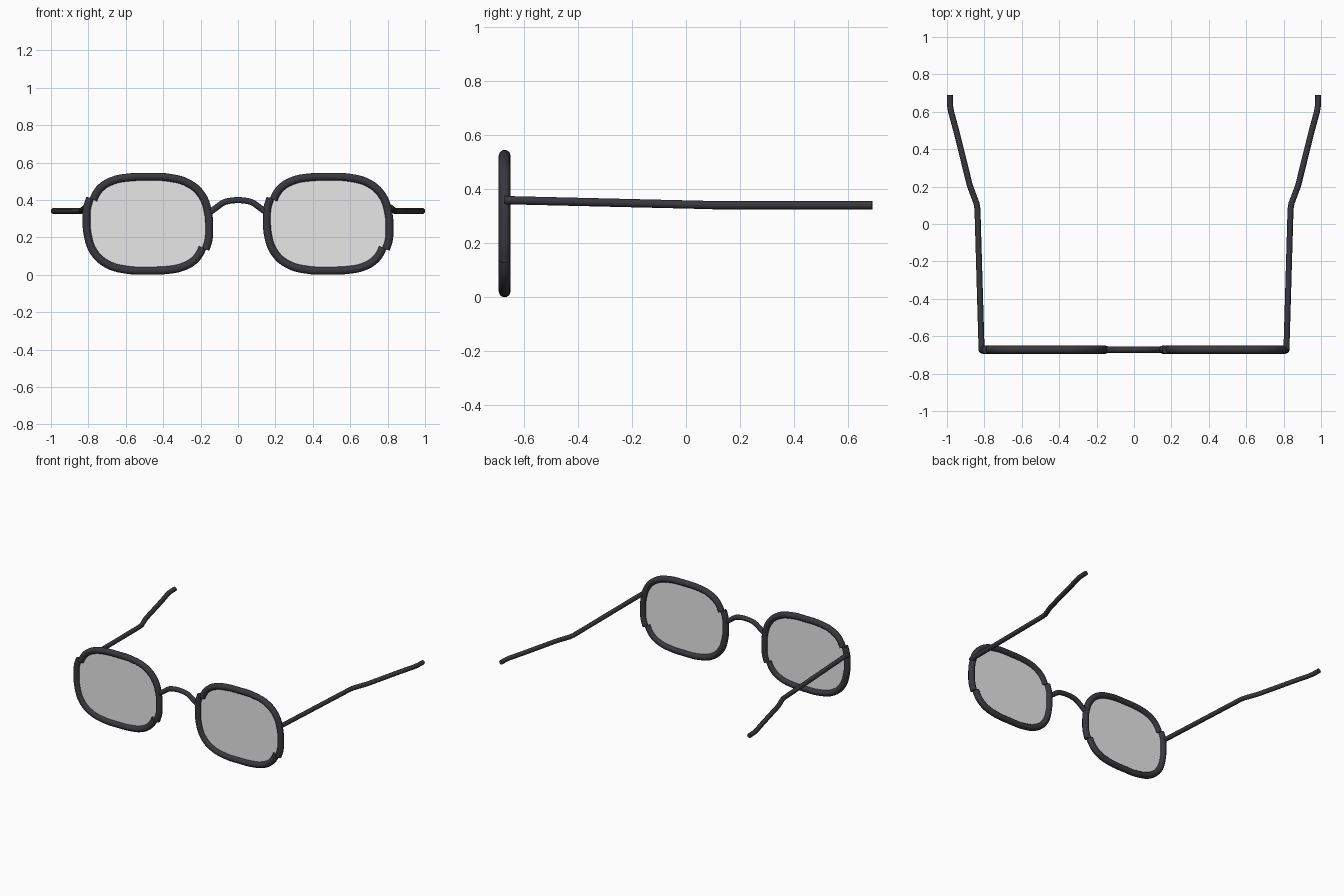
import bpy, bmesh, math

cube = bpy.data.objects.get("Cube")
if cube:
    bpy.data.objects.remove(cube, do_unlink=True)


def make_material(name, rgb, alpha=1.0):
    mat = bpy.data.materials.new(name)
    mat.use_nodes = True
    mat.diffuse_color = (*rgb, alpha)
    bsdf = mat.node_tree.nodes["Principled BSDF"]
    bsdf.inputs["Base Color"].default_value = (*rgb, 1.0)
    bsdf.inputs["Alpha"].default_value = alpha
    bsdf.inputs["Roughness"].default_value = 0.5
    return mat


FRAME = make_material("dark frame", (0.040, 0.039, 0.046))
GLASS = make_material("pale clear glass", (0.80, 0.80, 0.80), 0.30)
FRONT_Y = -0.672
LENS_X, LENS_Z = 0.482, 0.273


def tube(name, points, radius, smooth_path=True):
    """Round capped wire through the points, turned into a mesh."""
    curve = bpy.data.curves.new(name, 'CURVE')
    curve.dimensions = '3D'
    curve.bevel_depth = radius
    curve.bevel_resolution = 3
    curve.resolution_u = 5
    curve.use_fill_caps = True
    spline = curve.splines.new('BEZIER')
    spline.bezier_points.add(len(points) - 1)
    for bp, co in zip(spline.bezier_points, points):
        bp.co = co
        bp.handle_left_type = bp.handle_right_type = 'AUTO' if smooth_path else 'VECTOR'
    if not smooth_path:
        spline.resolution_u = 1
    obj = bpy.data.objects.new(name, curve)
    bpy.context.collection.objects.link(obj)
    bpy.ops.object.select_all(action='DESELECT')
    obj.select_set(True)
    bpy.context.view_layer.objects.active = obj
    bpy.ops.object.convert(target='MESH')
    obj = bpy.context.view_layer.objects.active
    obj.data.materials.clear()
    obj.data.materials.append(FRAME)
    bpy.ops.object.shade_smooth_by_angle(angle=math.radians(50))


def lens(name, cx):
    """Thin flat sheet with a rounded-rectangle outline."""
    bm = bmesh.new()
    verts = []
    for i in range(64):
        a = math.tau * i / 64
        c, s = math.cos(a), math.sin(a)
        x = 0.32 * math.copysign(abs(c) ** 0.74, c)
        z = 0.245 * math.copysign(abs(s) ** 0.74, s)
        verts.append(bm.verts.new((cx + x, FRONT_Y, LENS_Z + z)))
    bm.faces.new(verts)
    mesh = bpy.data.meshes.new(name)
    bm.to_mesh(mesh)
    bm.free()
    mesh.materials.append(GLASS)
    bpy.context.collection.objects.link(bpy.data.objects.new(name, mesh))


# Half of a rim; the other half is the same wire turned half a turn
HALF_RIM = [(-.292, .128), (-.279, .157), (-.247, .197), (-.187, .231), (-.11, .247),
            (0, .251), (.11, .247), (.22, .215), (.29, .15), (.322, .06), (.328, -.03),
            (.325, -.085), (.309, -.138)]

for side, cx in (("right", -LENS_X), ("left", LENS_X)):
    for part, turn in (("upper", 1), ("lower", -1)):
        tube(f"{side}_{part}_rim",
             [(cx + turn * x, FRONT_Y, LENS_Z + turn * z) for x, z in HALF_RIM], 0.022)
    lens(f"{side}_lens", cx)

# Arched nose bridge
ARCH = [(.15, .335), (.115, .36), (.075, .387), (.04, .396)]
arch = [(-x, z) for x, z in ARCH] + [(0, .399)] + [(x, z) for x, z in reversed(ARCH)]
tube("nose_bridge", [(x, FRONT_Y, z) for x, z in arch], 0.017)

# Temple arms, mirrored
ARM = [(.815, -.672, .36), (.837, .08, .342), (.842, .11, .341), (.87, .185, .341),
       (.88, .215, .341), (.948, .49, .341), (.978, .60, .341), (.983, .63, .341),
       (.985, .69, .341)]
for side, s in (("right", -1), ("left", 1)):
    tube(f"{side}_temple_arm", [(s * x, y, z) for x, y, z in ARM], 0.016, False)
